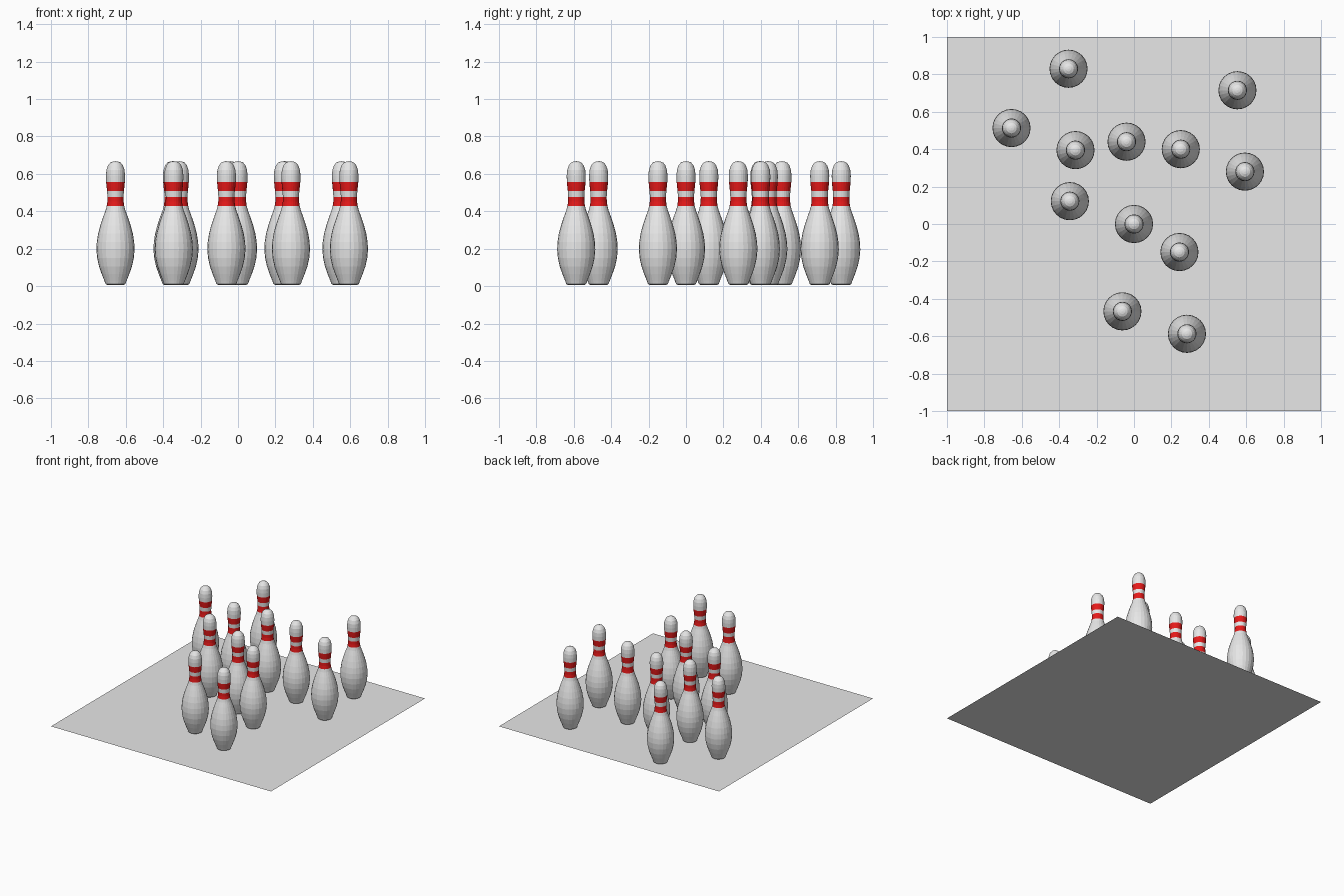
import bpy, bmesh, math

if "Cube" in bpy.data.objects:
    bpy.data.objects.remove(bpy.data.objects["Cube"])

def material(name, rgb):
    m = bpy.data.materials.new(name)
    m.diffuse_color = (*rgb, 1)
    m.use_nodes = True
    m.node_tree.nodes["Principled BSDF"].inputs["Base Color"].default_value = m.diffuse_color
    return m

white = material("pin_white", (0.8, 0.8, 0.8))
red = material("stripe_red", (0.8, 0.01, 0.01))
grey = material("floor_grey", (0.8, 0.8, 0.8))

# Floor sheet
bpy.ops.mesh.primitive_plane_add(size=2)
floor = bpy.context.object
floor.name = "floor"
floor.data.materials.append(grey)

# Pin profile: (radius, height)
PROFILE = [(0, .005), (.042, .005), (.053, .011), (.060, .03), (.074, .065),
           (.088, .105), (.098, .15), (.102, .195), (.100, .235), (.093, .28),
           (.081, .325), (.066, .37), (.053, .405), (.047, .428), (.0435, .452),
           (.043, .476), (.045, .508), (.0475, .53), (.050, .556), (.051, .59),
           (.0485, .62), (.040, .645), (.028, .660), (.014, .666), (0, .668)]
STRIPES = [(.428, .476), (.508, .556)]
SIDES = 24

# Pin mesh, spun from the profile, with red stripes by height
bm = bmesh.new()
verts = [bm.verts.new((r, 0, z)) for r, z in PROFILE]
edges = [bm.edges.new(p) for p in zip(verts, verts[1:])]
bmesh.ops.spin(bm, geom=verts + edges, axis=(0, 0, 1), cent=(0, 0, 0),
               angle=2 * math.pi, steps=SIDES, use_duplicate=False)
bmesh.ops.remove_doubles(bm, verts=bm.verts, dist=1e-4)
bmesh.ops.recalc_face_normals(bm, faces=bm.faces)
for f in bm.faces:
    z = f.calc_center_median().z
    f.material_index = int(any(a < z < b for a, b in STRIPES))
    f.smooth = False
mesh = bpy.data.meshes.new("pin")
bm.to_mesh(mesh)
bm.free()
mesh.materials.append(white)
mesh.materials.append(red)

# Scattered pins
SPOTS = [(-.35, .83), (.553, .715), (-.655, .513), (-.313, .395), (-.04, .44),
         (.25, .40), (.593, .28), (-.343, .122), (0, 0), (.243, -.15),
         (-.062, -.467), (.283, -.587)]
for i, (x, y) in enumerate(SPOTS):
    pin = bpy.data.objects.new(f"bowling_pin_{i + 1}", mesh)
    pin.location = (x, y, 0)
    bpy.context.collection.objects.link(pin)
